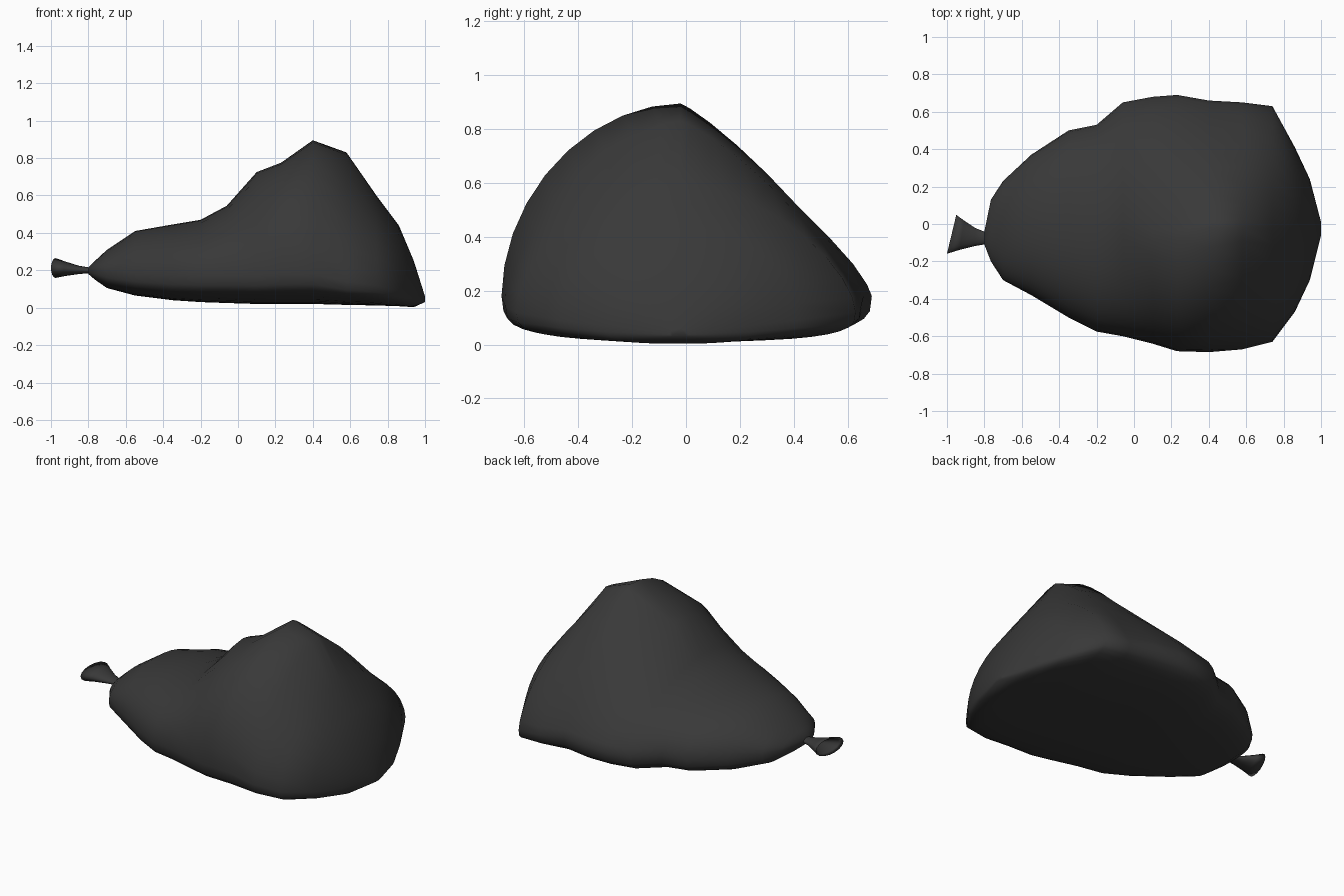
import bpy, bmesh
from math import sin, cos, pi

SEG = 36


def power(v, a):
    return abs(v) ** a * (1 if v >= 0 else -1)


def section(x, y0, y1, zb, zw, zt, yp, a_left, a_right):
    """Closed bag slice: rounded flat bottom, top rising to a peak at yp."""
    pts = []
    mid = (y0 + y1) / 2
    for i in range(SEG):
        t = 2 * pi * i / SEG
        c, s = cos(t), sin(t)
        if s >= 0:
            a = a_right if c >= 0 else a_left
            reach = (y1 - yp) if c >= 0 else (yp - y0)
            y = yp + reach * power(c, a)
            z = zw + (zt - zw) * power(s, a)
        else:
            y = mid + (y1 - y0) / 2 * power(c, 0.7)
            z = zw + (zw - zb) * power(s, 0.6)
        pts.append((x, y, z))
    return pts


def loft(name, rings):
    bm = bmesh.new()
    loops = [[bm.verts.new(p) for p in ring] for ring in rings]
    for a, b in zip(loops, loops[1:]):
        for i in range(len(a)):
            j = (i + 1) % len(a)
            bm.faces.new((a[i], a[j], b[j], b[i]))
    bm.faces.new(loops[0])
    bm.faces.new(loops[-1])
    bmesh.ops.recalc_face_normals(bm, faces=bm.faces)
    for f in bm.faces:
        f.smooth = True
    mesh = bpy.data.meshes.new(name)
    bm.to_mesh(mesh)
    bm.free()
    obj = bpy.data.objects.new(name, mesh)
    bpy.context.collection.objects.link(obj)
    mat = bpy.data.materials.get("black_plastic") or bpy.data.materials.new("black_plastic")
    mat.diffuse_color = (0.04, 0.04, 0.04, 1)
    mesh.materials.append(mat)
    return obj


# Filled bag: x, y min, y max, z bottom, z widest, z top, peak y, left and right fullness
body = [
    (-0.80, -0.11, -0.04, 0.18, 0.20, 0.215, -0.08, 1.0, 1.0),
    (-0.765, -0.20, 0.13, 0.15, 0.20, 0.25, -0.05, 1.0, 1.0),
    (-0.70, -0.30, 0.23, 0.105, 0.19, 0.31, -0.04, 1.0, 1.0),
    (-0.55, -0.38, 0.37, 0.065, 0.18, 0.41, -0.02, 0.95, 1.0),
    (-0.35, -0.50, 0.50, 0.04, 0.17, 0.445, -0.03, 0.95, 1.0),
    (-0.20, -0.575, 0.53, 0.03, 0.17, 0.47, -0.05, 0.95, 1.05),
    (-0.06, -0.60, 0.65, 0.025, 0.17, 0.545, -0.07, 0.95, 1.2),
    (0.10, -0.64, 0.68, 0.02, 0.17, 0.725, -0.09, 1.1, 1.45),
    (0.23, -0.68, 0.69, 0.02, 0.18, 0.775, -0.09, 0.95, 1.5),
    (0.40, -0.685, 0.66, 0.02, 0.18, 0.895, -0.02, 1.05, 1.7),
    (0.58, -0.67, 0.65, 0.015, 0.14, 0.83, -0.02, 1.25, 1.6),
    (0.74, -0.63, 0.63, 0.012, 0.12, 0.60, -0.02, 1.1, 1.25),
    (0.86, -0.47, 0.41, 0.008, 0.09, 0.44, -0.02, 1.0, 1.0),
    (0.94, -0.30, 0.24, 0.003, 0.07, 0.25, -0.02, 1.0, 1.0),
    (1.00, -0.06, 0.01, 0.03, 0.04, 0.06, -0.03, 1.0, 1.0),
]
loft("bag_body", [section(*row) for row in body])

# Tied neck flaring into a slanted, hollow end: x, y, z, half width, half height, slant
neck = [
    (-0.77, -0.075, 0.200, 0.040, 0.025, 0.0),
    (-0.80, -0.075, 0.200, 0.034, 0.016, 0.0),
    (-0.85, -0.070, 0.202, 0.048, 0.022, 0.05),
    (-0.92, -0.060, 0.208, 0.078, 0.038, 0.15),
    (-0.975, -0.055, 0.212, 0.104, 0.053, 0.24),
    (-0.960, -0.055, 0.212, 0.085, 0.040, 0.24),
    (-0.880, -0.065, 0.205, 0.035, 0.014, 0.10),
]
rings = []
for x, y, z, w, h, slant in neck:
    ring = []
    for i in range(16):
        t = 2 * pi * i / 16
        ring.append((x + slant * w * cos(t), y + w * cos(t), z + h * sin(t)))
    rings.append(ring)
loft("tied_neck", rings)
